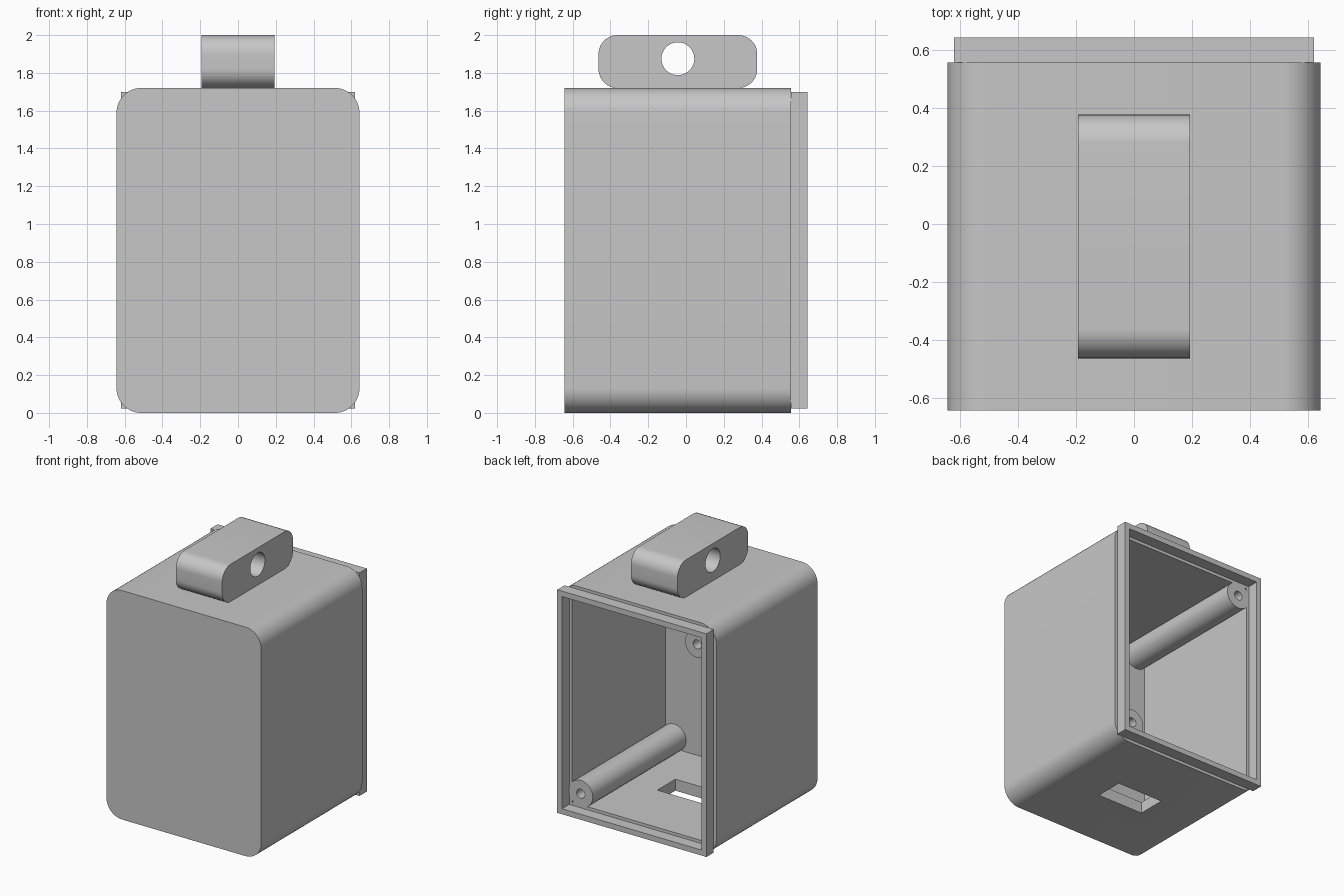
import bpy, bmesh, math
from mathutils import Vector

cube = bpy.data.objects.get("Cube")
if cube:
    bpy.data.objects.remove(cube, do_unlink=True)

grey = bpy.data.materials.new("matte_grey")
grey.use_nodes = True
COLOUR = (0.57, 0.57, 0.57, 1)
grey.diffuse_color = COLOUR
grey.node_tree.nodes["Principled BSDF"].inputs["Base Color"].default_value = COLOUR


def rounded_outline(a0, a1, b0, b1, r, steps=12):
    """Rectangle outline with rounded corners (sharp when r is zero)."""
    if r == 0:
        return [(a0, b0), (a1, b0), (a1, b1), (a0, b1)]
    centres = [(a1 - r, b1 - r), (a0 + r, b1 - r), (a0 + r, b0 + r), (a1 - r, b0 + r)]
    points = []
    for quarter, (ca, cb) in enumerate(centres):
        for i in range(steps + 1):
            t = math.pi / 2 * (quarter + i / steps)
            points.append((ca + r * math.cos(t), cb + r * math.sin(t)))
    return points


def prism(name, outline, axis, start, end):
    """Extrude an outline along the x or y axis."""
    place = (lambda a, b, d: (d, a, b)) if axis == "x" else (lambda a, b, d: (a, d, b))
    bm = bmesh.new()
    face = bm.faces.new([bm.verts.new(place(a, b, start)) for a, b in outline])
    extruded = bmesh.ops.extrude_face_region(bm, geom=[face])["geom"]
    verts = [g for g in extruded if isinstance(g, bmesh.types.BMVert)]
    bmesh.ops.translate(bm, verts=verts, vec=Vector(place(0, 0, end - start)))
    bmesh.ops.recalc_face_normals(bm, faces=bm.faces)
    mesh = bpy.data.meshes.new(name)
    bm.to_mesh(mesh)
    bm.free()
    mesh.materials.append(grey)
    obj = bpy.data.objects.new(name, mesh)
    bpy.context.collection.objects.link(obj)
    return obj


def box(name, x0, x1, y0, y1, z0, z1):
    return prism(name, rounded_outline(x0, x1, z0, z1, 0), "y", y0, y1)


def cylinder(name, a, b, r, axis, start, end):
    return prism(name, rounded_outline(a - r, a + r, b - r, b + r, r), axis, start, end)


def cut(obj, cutter):
    mod = obj.modifiers.new("cut_" + cutter.name, "BOOLEAN")
    mod.operation = "DIFFERENCE"
    mod.solver = "EXACT"
    mod.object = cutter
    # Bake the cut, then drop the cutter
    graph = bpy.context.evaluated_depsgraph_get()
    baked = bpy.data.meshes.new_from_object(obj.evaluated_get(graph))
    obj.modifiers.clear()
    obj.data = baked
    bpy.data.objects.remove(cutter, do_unlink=True)


def smooth(obj):
    # Merge doubled corner points so shading stays even
    bm = bmesh.new()
    bm.from_mesh(obj.data)
    bmesh.ops.remove_doubles(bm, verts=bm.verts, dist=0.0001)
    bm.to_mesh(obj.data)
    bm.free()
    bpy.ops.object.select_all(action="DESELECT")
    obj.select_set(True)
    bpy.context.view_layer.objects.active = obj
    bpy.ops.object.shade_smooth_by_angle(angle=math.radians(30))


HALF, TOP, BACK, RIM = 0.643, 1.72, 0.557, 0.643
WALL = 0.086

# Rounded housing, hollow and open at the back, with a slot through the floor
housing = prism("housing", rounded_outline(-HALF, HALF, 0, TOP, 0.13), "y", -HALF, BACK)
cut(housing, box("cavity", -HALF + WALL, HALF - WALL, -0.55, 0.8, WALL, TOP - WALL))
cut(housing, box("floor_slot", -0.193, 0.193, -0.15, 0.065, -0.1, 0.2))
smooth(housing)

# Square-cornered rim around the back opening
rim = box("back_rim", -0.62, 0.62, BACK, RIM, 0.022, TOP - 0.022)
cut(rim, box("rim_opening", -0.58, 0.58, 0.4, 0.8, 0.063, TOP - 0.063))

# Two screw posts in opposite corners
for name, x, z in (("left_lower_post", 0.484, 0.17), ("right_upper_post", -0.484, TOP - 0.17)):
    post = cylinder(name, x, z, 0.1, "y", -0.6, BACK + 0.001)
    cut(post, cylinder("screw_hole", x, z, 0.034, "y", 0.1, 0.8))
    smooth(post)

# Hanging lug on top with a cross hole
lug = prism("hanging_lug", rounded_outline(-0.463, 0.377, TOP, 2.0, 0.1), "x", -0.193, 0.193)
cut(lug, cylinder("lug_hole", -0.043, 1.875, 0.087, "x", -0.4, 0.4))
smooth(lug)
